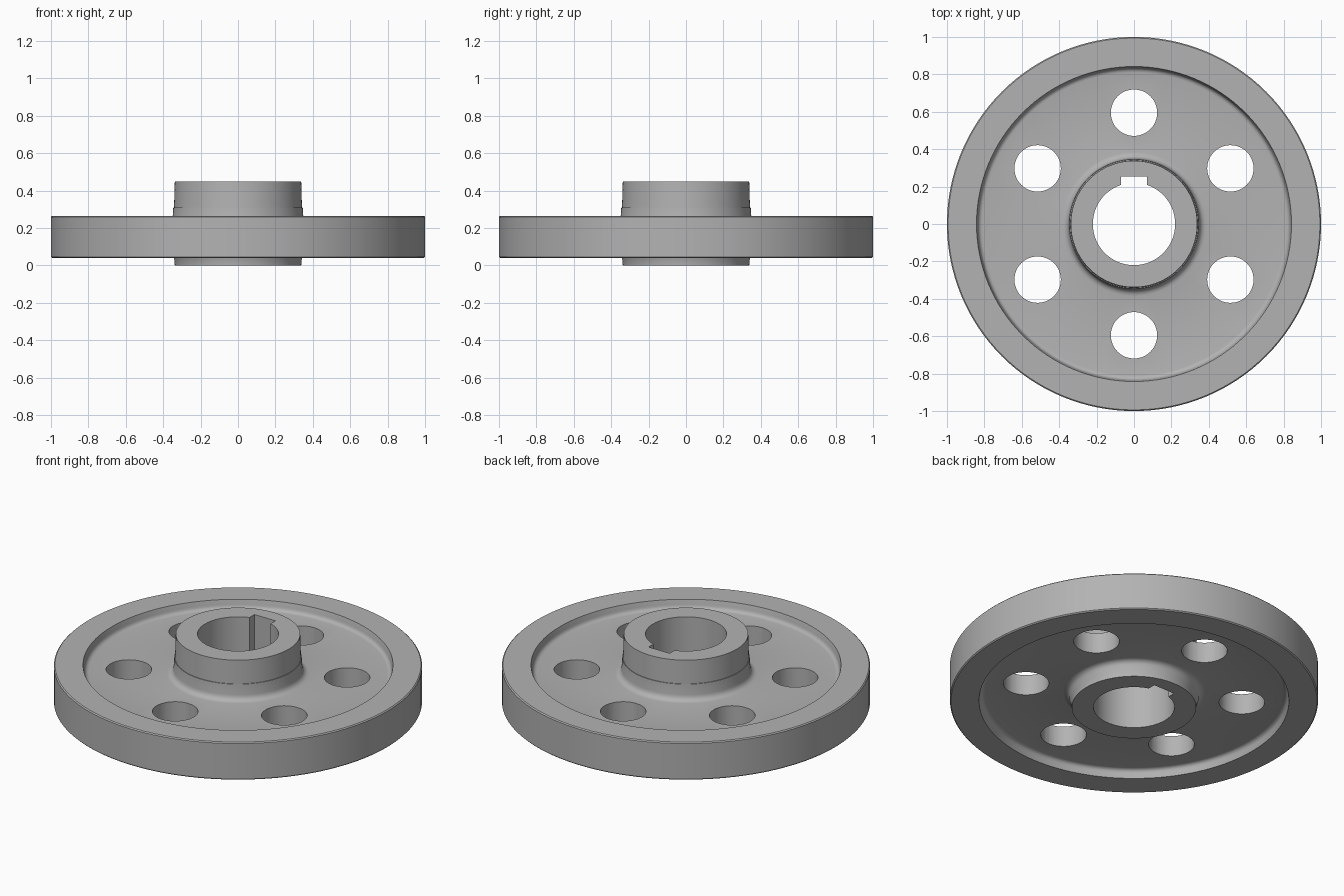
import bpy, bmesh
from math import sin, cos, pi, radians
from mathutils import Matrix, Vector

SEGMENTS = 128
RIM_LOW, RIM_HIGH = 0.04, 0.265
WEB_LOW, WEB_HIGH = 0.09, 0.213
HUB_HIGH = 0.45
BORE = 0.22

old = bpy.data.objects.get("Cube")
if old:
    bpy.data.objects.remove(old, do_unlink=True)

steel = bpy.data.materials.new("grey_steel")
steel.use_nodes = True
grey = (0.45, 0.45, 0.45, 1)
steel.diffuse_color = grey
steel.node_tree.nodes["Principled BSDF"].inputs["Base Color"].default_value = grey


def arc(r, z, radius, start, end, steps=4):
    """Points of a fillet in the (r, z) plane, angles in degrees."""
    angles = [radians(start + (end - start) * i / steps) for i in range(steps + 1)]
    return [(r + radius * cos(a), z + radius * sin(a)) for a in angles]


def make_object(name, bm):
    bmesh.ops.recalc_face_normals(bm, faces=bm.faces)
    mesh = bpy.data.meshes.new(name)
    bm.to_mesh(mesh)
    bm.free()
    obj = bpy.data.objects.new(name, mesh)
    bpy.context.collection.objects.link(obj)
    mesh.materials.append(steel)
    return obj


# Cross-section: bore, tapered hub, filleted web, chamfered rim and underside
c = 0.006
profile = [(BORE, 0), (BORE, HUB_HIGH), (0.338, HUB_HIGH), (0.342, 0.31), (0.346, 0.31)]
profile += arc(0.385, WEB_HIGH + 0.035, 0.035, 180, 270)
profile += arc(0.81, WEB_HIGH + 0.025, 0.025, 270, 360)
profile += [(0.842, RIM_HIGH), (1 - c, RIM_HIGH), (1, RIM_HIGH - c),
            (1, RIM_LOW + c), (1 - c, RIM_LOW), (0.842, RIM_LOW)]
profile += arc(0.81, WEB_LOW - 0.025, 0.025, 0, 90)
profile += arc(0.385, WEB_LOW - 0.035, 0.035, 90, 180)
profile += [(0.34, 0.03), (0.338, 0)]

# Wheel body turned about the vertical axis
bm = bmesh.new()
verts = [bm.verts.new((r, 0, z)) for r, z in profile]
edges = [bm.edges.new((a, b)) for a, b in zip(verts, verts[1:] + verts[:1])]
bmesh.ops.spin(bm, geom=verts + edges, cent=(0, 0, 0), axis=(0, 0, 1),
               angle=2 * pi, steps=SEGMENTS, use_merge=True)
bmesh.ops.remove_doubles(bm, verts=bm.verts, dist=1e-5)
wheel = make_object("pulley_wheel", bm)

# Cutter: six round web holes and the keyway slot
bm = bmesh.new()
for i in range(6):
    place = Matrix.Rotation(i * pi / 3, 4, "Z") @ Matrix.Translation((0, 0.595, 0.15))
    bmesh.ops.create_cone(bm, cap_ends=True, segments=48, radius1=0.124,
                          radius2=0.124, depth=0.5, matrix=place)
slot = Matrix.Translation((0, 0.18, 0.2)) @ Matrix.Diagonal((0.14, 0.15, 1, 1))
bmesh.ops.create_cube(bm, size=1, matrix=slot)
cutter = make_object("hole_cutter", bm)
cutter.hide_render = True

# Cut, then drop the helper
cut = wheel.modifiers.new("holes", "BOOLEAN")
cut.operation = "DIFFERENCE"
cut.solver = "EXACT"
cut.object = cutter
bpy.ops.object.select_all(action="DESELECT")
wheel.select_set(True)
bpy.context.view_layer.objects.active = wheel
bpy.ops.object.modifier_apply(modifier=cut.name)
bpy.data.objects.remove(cutter, do_unlink=True)
bpy.ops.object.shade_smooth_by_angle(angle=radians(30))
